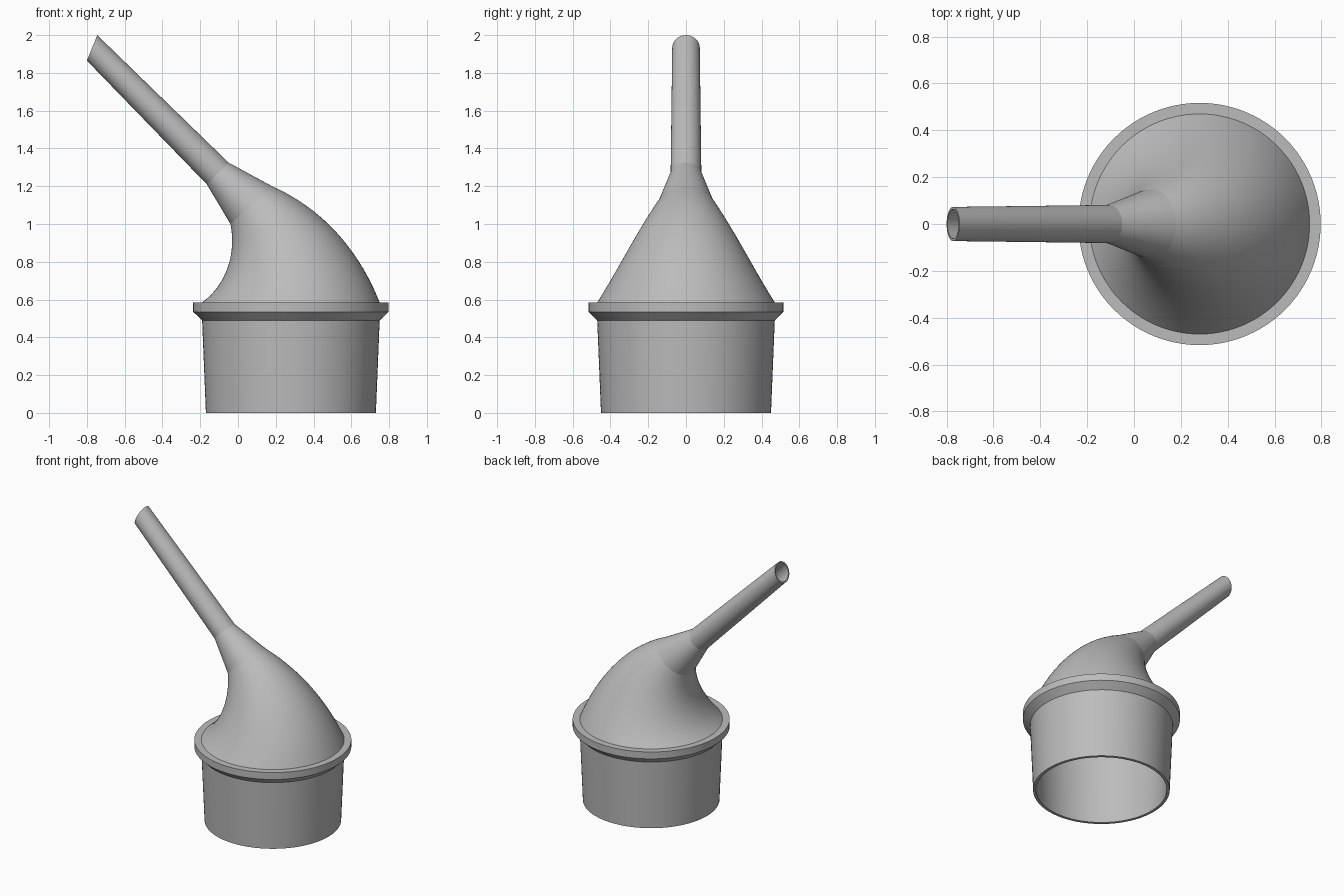
import bpy
import bmesh
import math
from mathutils import Vector
from mathutils.geometry import interpolate_bezier

SEGMENTS = 96
WALL = 0.02
AXIS_X = 0.28

if "Cube" in bpy.data.objects:
    bpy.data.objects.remove(bpy.data.objects["Cube"])

grey = bpy.data.materials.new("plain grey")
grey.use_nodes = True
COLOUR = (0.5, 0.5, 0.5, 1)
grey.diffuse_color = COLOUR
grey.node_tree.nodes["Principled BSDF"].inputs["Base Color"].default_value = COLOUR


def section(left, right):
    """Round section spanning two points (x, z) of the side profile."""
    a, b = Vector((left[0], 0, left[1])), Vector((right[0], 0, right[1]))
    return (a + b) / 2, (b - a) / 2


def level(radius, z):
    """Horizontal section around the socket axis."""
    return section((AXIS_X - radius, z), (AXIS_X + radius, z))


def inner(sections, wall=WALL):
    """Inside wall: the same sections made narrower, in reverse order."""
    return [(c, u * (1 - wall / u.length)) for c, u in reversed(sections)]


def loft(name, *chains):
    """Skin each chain of sections with quads."""
    bm = bmesh.new()
    for chain in chains:
        rings = []
        for centre, u in chain:
            side = Vector((0, u.length, 0))
            angles = [2 * math.pi * i / SEGMENTS for i in range(SEGMENTS)]
            rings.append([bm.verts.new(centre + u * math.cos(a) + side * math.sin(a))
                          for a in angles])
        for low, high in zip(rings, rings[1:]):
            for i in range(SEGMENTS):
                j = (i + 1) % SEGMENTS
                bm.faces.new((low[i], low[j], high[j], high[i]))
    mesh = bpy.data.meshes.new(name)
    bm.to_mesh(mesh)
    bm.free()
    mesh.materials.append(grey)
    obj = bpy.data.objects.new(name, mesh)
    bpy.context.collection.objects.link(obj)
    bpy.ops.object.select_all(action="DESELECT")
    obj.select_set(True)
    bpy.context.view_layer.objects.active = obj
    bpy.ops.object.shade_smooth_by_angle(angle=math.radians(30))


def curve(*points):
    """Bezier curve in the side profile."""
    knots = [Vector((x, 0, z)) for x, z in points]
    return [(p.x, p.z) for p in interpolate_bezier(*knots, 24)]


# Tapered open socket at the bottom
socket = [level(0.45, 0), level(0.47, 0.49), level(0.47, 0.585)]
loft("socket", inner(socket) + socket[:2])

# Collar with a chamfered underside
loft("collar", [level(0.47, 0.49), level(0.517, 0.535),
                level(0.517, 0.585), level(0.47, 0.585)])

# Bent hood narrowing to the neck
hollow_side = curve((-0.19, 0.585), (-0.062, 0.677), (-0.008, 0.845), (-0.04, 1.0))
round_side = curve((0.75, 0.585), (0.634, 0.875), (0.441, 1.084), (0.18, 1.2))
hood = [section(a, b) for a, b in zip(hollow_side, round_side)]
loft("hood", hood, inner(hood))

# Conical neck between hood and spout
neck = [hood[-1], section((-0.165, 1.21), (-0.05, 1.325))]
loft("neck", neck, inner(neck, WALL / 2))

# Long spout with a slanted open tip
spout = [neck[-1], section((-0.8, 1.865), (-0.745, 2.0))]
loft("spout", spout + inner(spout, WALL / 2))
